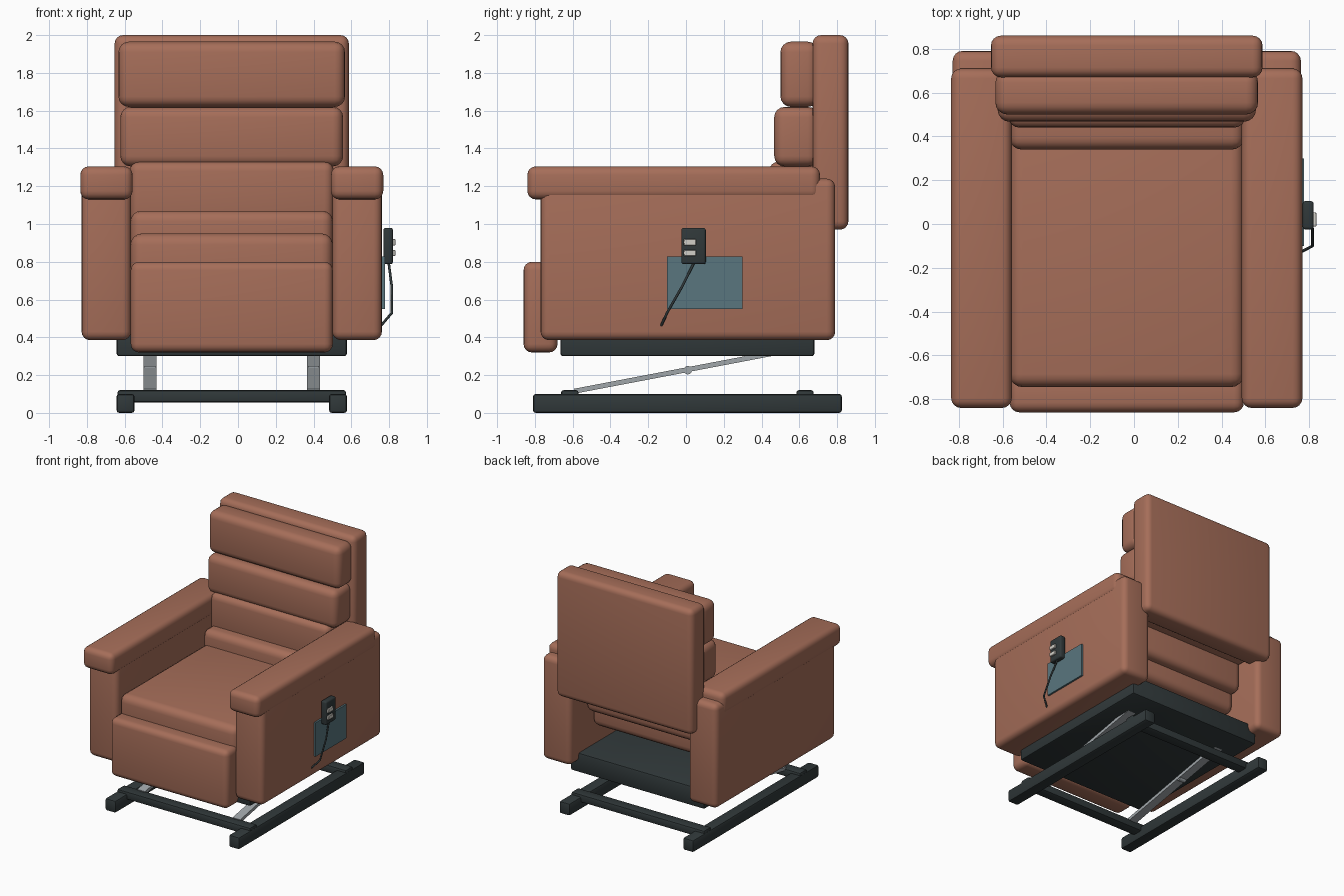
import bpy, math
from mathutils import Vector

if "Cube" in bpy.data.objects:
    bpy.data.objects.remove(bpy.data.objects["Cube"])

CX = -0.033  # centre line of the chair body


def material(name, rgb, alpha=1.0):
    m = bpy.data.materials.new(name)
    m.diffuse_color = (*rgb, alpha)
    m.use_nodes = True
    m.node_tree.nodes["Principled BSDF"].inputs["Base Color"].default_value = m.diffuse_color
    return m


LEATHER = material("leather", (0.38, 0.155, 0.10))
DARK = material("dark_metal", (0.03, 0.04, 0.042))
STEEL = material("steel", (0.35, 0.38, 0.40))
POCKET = material("pocket_fabric", (0.10, 0.18, 0.21))
BUTTON = material("button_plastic", (0.65, 0.63, 0.58))


def box(name, x, y, z, mat, bevel=0.0, segments=4):
    """Rounded box from (min, max) ranges."""
    bpy.ops.mesh.primitive_cube_add(size=1)
    o = bpy.context.object
    o.name = name
    o.location = [(a + b) / 2 for a, b in (x, y, z)]
    o.scale = [b - a for a, b in (x, y, z)]
    bpy.ops.object.transform_apply(location=False, rotation=False, scale=True)
    o.data.materials.append(mat)
    if bevel:
        mod = o.modifiers.new("round", 'BEVEL')
        mod.width = bevel
        mod.segments = segments
        bpy.ops.object.modifier_apply(modifier="round")
        bpy.ops.object.shade_smooth_by_angle(angle=math.radians(40))
    return o


def pair(name, x, *args, **kw):
    """Right-hand box and its mirror about the chair centre line."""
    box("right_" + name, x, *args, **kw)
    return box("left_" + name, (2 * CX - x[1], 2 * CX - x[0]), *args, **kw)


def centred(width):
    return (CX - width / 2, CX + width / 2)


# Armrests and their pads
pair("arm", (0.50, 0.762), (-0.77, 0.79), (0.385, 1.24), LEATHER, bevel=0.045)
pair("arm_pad", (0.492, 0.769), (-0.84, 0.71), (1.13, 1.305), LEATHER, bevel=0.045)

# Backrest and its stacked cushions
box("back_panel", centred(1.24), (0.67, 0.86), (0.97, 2.0), LEATHER, bevel=0.045)
box("head_cushion", centred(1.20), (0.50, 0.70), (1.62, 1.965), LEATHER, bevel=0.055)
box("upper_back_cushion", centred(1.18), (0.467, 0.70), (1.305, 1.62), LEATHER, bevel=0.055)
box("middle_back_cushion", centred(1.08), (0.44, 0.70), (1.0, 1.33), LEATHER, bevel=0.05)
box("lumbar_cushion", centred(1.07), (0.34, 0.60), (0.77, 1.07), LEATHER, bevel=0.055)

# Seat and footrest
box("seat", centred(1.07), (-0.745, 0.52), (0.62, 0.95), LEATHER, bevel=0.06)
box("footrest", centred(1.07), (-0.86, -0.68), (0.32, 0.80), LEATHER, bevel=0.045)

# Platform and floor frame
box("platform", centred(1.22), (-0.665, 0.68), (0.30, 0.46), DARK, bevel=0.015, segments=2)
pair("floor_rail", (0.482, 0.577), (-0.81, 0.825), (0.0, 0.10), DARK, bevel=0.014, segments=2)
for name, y in (("front_crossbar", -0.615), ("rear_crossbar", 0.63)):
    box(name, centred(1.21), (y - 0.046, y + 0.046), (0.056, 0.12), DARK, bevel=0.012, segments=2)

# Sloping lift links with pivot pins
start, end = Vector((0, -0.59, 0.115)), Vector((0, 0.46, 0.315))
link_mid, span = (start + end) / 2, end - start
for side, x in (("right", 0.40), ("left", 2 * CX - 0.40)):
    link = box(side + "_lift_link", (x - 0.035, x + 0.035),
               (-span.length / 2, span.length / 2), (-0.013, 0.013), STEEL)
    link.location = (x, link_mid.y, link_mid.z)
    link.rotation_euler.x = math.atan2(span.z, span.y)
    bpy.ops.mesh.primitive_cylinder_add(vertices=20, radius=0.022, depth=0.06,
                                        location=(x, 0.01, 0.226),
                                        rotation=(0, math.pi / 2, 0))
    pin = bpy.context.object
    pin.name = side + "_pivot_pin"
    pin.data.materials.append(STEEL)
    bpy.ops.object.shade_smooth_by_angle(angle=math.radians(40))

# Side pocket and hand control
box("side_pocket", (0.755, 0.777), (-0.10, 0.30), (0.55, 0.828), POCKET)
box("hand_control", (0.77, 0.82), (-0.025, 0.105), (0.787, 0.98), DARK, bevel=0.013, segments=3)
for i, z in enumerate((0.83, 0.887)):
    box(f"control_button_{i + 1}", (0.81, 0.833), (-0.012, 0.052), (z, z + 0.033), BUTTON, bevel=0.003, segments=1)

# Control cable
curve = bpy.data.curves.new("control_cable", 'CURVE')
curve.dimensions = '3D'
curve.bevel_depth = 0.007
curve.bevel_resolution = 2
curve.use_fill_caps = True
path = [(0.797, 0.045, 0.80), (0.814, -0.02, 0.67), (0.815, -0.10, 0.53), (0.755, -0.132, 0.46)]
spline = curve.splines.new('POLY')
spline.points.add(len(path) - 1)
for p, co in zip(spline.points, path):
    p.co = (*co, 1)
curve.materials.append(DARK)
cable = bpy.data.objects.new("control_cable", curve)
bpy.context.collection.objects.link(cable)
